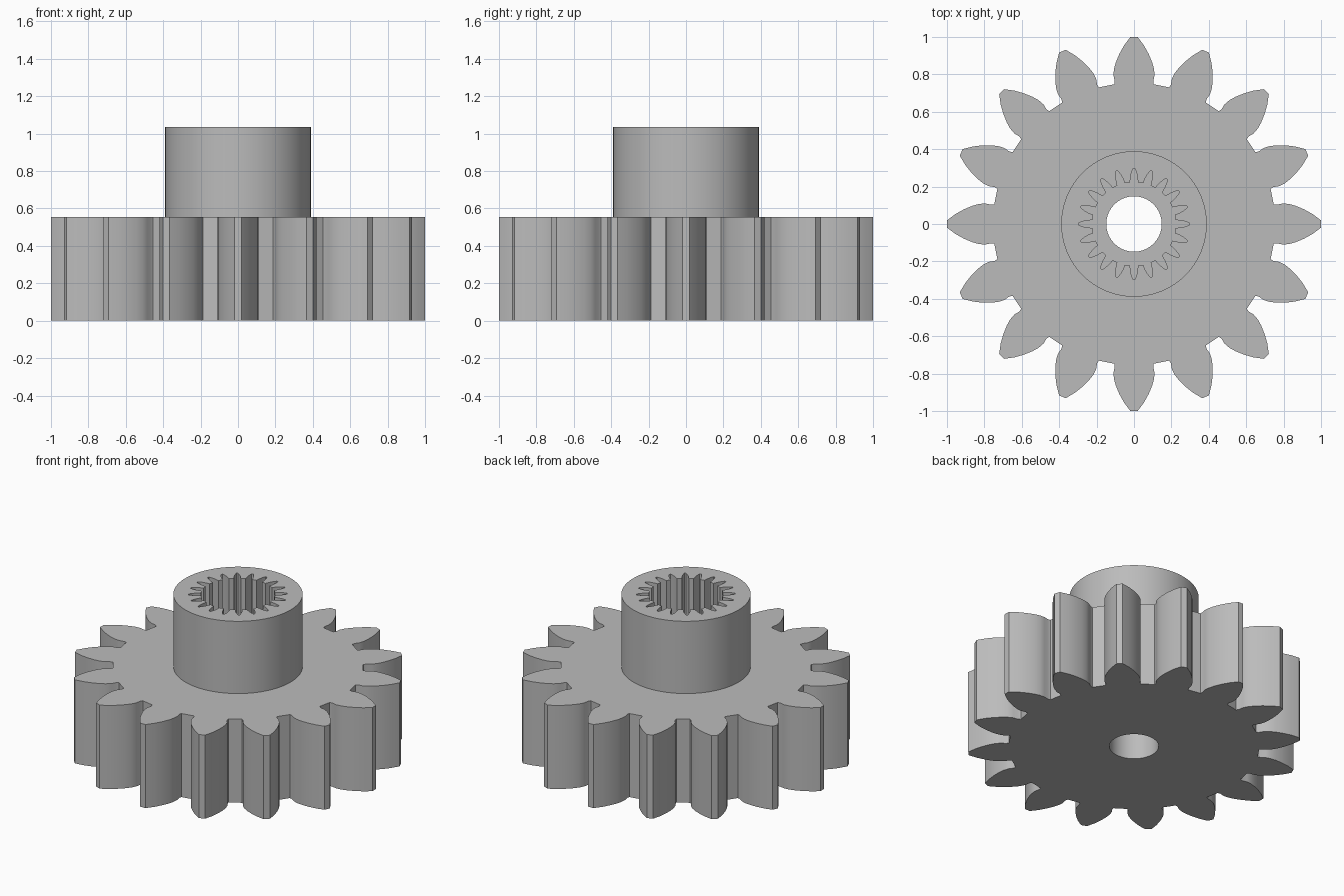
import bpy, bmesh
from math import sin, cos, pi
from mathutils import Vector

cube = bpy.data.objects.get("Cube")
if cube:
    bpy.data.objects.remove(cube)

WHEEL_TOP, SOCKET_FLOOR, HUB_TOP = 0.555, 0.555, 1.035
BORE_R, HUB_R = 0.148, 0.389

# Half outlines, root to tip: (half width, distance from the axis)
TOOTH = [(0.106, 0.747), (0.103, 0.765), (0.110, 0.795), (0.107, 0.83),
         (0.097, 0.865), (0.078, 0.91), (0.053, 0.955), (0.019, 1.0)]
GROOVE = [(0.021, 0.223), (0.020, 0.236), (0.018, 0.255), (0.013, 0.277), (0.005, 0.298)]


def circle(radius, count=96):
    return [(radius * cos(2 * pi * i / count), radius * sin(2 * pi * i / count))
            for i in range(count)]


def toothed(half, count):
    """Mirror a half tooth and repeat it around the axis."""
    tooth = [(r, -w) for w, r in half] + [(r, w) for w, r in reversed(half)]
    points = []
    for i in range(count):
        c, s = cos(2 * pi * i / count), sin(2 * pi * i / count)
        points += [(x * c - y * s, x * s + y * c) for x, y in tooth]
    return points


def ring(bm, points, z):
    verts = [bm.verts.new((x, y, z)) for x, y in points]
    for i, v in enumerate(verts):
        bm.edges.new((verts[i - 1], v))
    return verts


def wall(bm, low, high):
    for i in range(len(low)):
        bm.faces.new((low[i - 1], low[i], high[i], high[i - 1]))


def annulus(bm, outer, inner, up):
    """Fill the flat area between two rings."""
    edges = [bm.edges.get((loop[i - 1], loop[i]))
             for loop in (outer, inner) for i in range(len(loop))]
    bmesh.ops.triangle_fill(bm, use_beauty=True, use_dissolve=False,
                            edges=edges, normal=Vector((0, 0, up)))


bm = bmesh.new()
outline, socket = toothed(TOOTH, 16), toothed(GROOVE, 20)

# Toothed wheel
wheel_low, wheel_high = ring(bm, outline, 0), ring(bm, outline, WHEEL_TOP)
wall(bm, wheel_low, wheel_high)

# Hub
hub_low, hub_high = ring(bm, circle(HUB_R), WHEEL_TOP), ring(bm, circle(HUB_R), HUB_TOP)
wall(bm, hub_low, hub_high)
annulus(bm, wheel_high, hub_low, 1)

# Splined socket in the hub
socket_low, socket_high = ring(bm, socket, SOCKET_FLOOR), ring(bm, socket, HUB_TOP)
wall(bm, socket_low, socket_high)
annulus(bm, hub_high, socket_high, 1)

# Round bore through the wheel
bore_low, bore_high = ring(bm, circle(BORE_R), 0), ring(bm, circle(BORE_R), SOCKET_FLOOR)
wall(bm, bore_low, bore_high)
annulus(bm, socket_low, bore_high, 1)
annulus(bm, wheel_low, bore_low, -1)

bmesh.ops.recalc_face_normals(bm, faces=bm.faces[:])
mesh = bpy.data.meshes.new("splined_gear")
bm.to_mesh(mesh)
bm.free()

gear = bpy.data.objects.new("splined_gear", mesh)
bpy.context.collection.objects.link(gear)

# Plain grey
grey = bpy.data.materials.new("grey")
grey.use_nodes = True
colour = (0.5, 0.5, 0.5, 1)
grey.diffuse_color = colour
grey.node_tree.nodes["Principled BSDF"].inputs["Base Color"].default_value = colour
mesh.materials.append(grey)

bpy.ops.object.select_all(action="DESELECT")
gear.select_set(True)
bpy.context.view_layer.objects.active = gear
bpy.ops.object.shade_smooth_by_angle()
